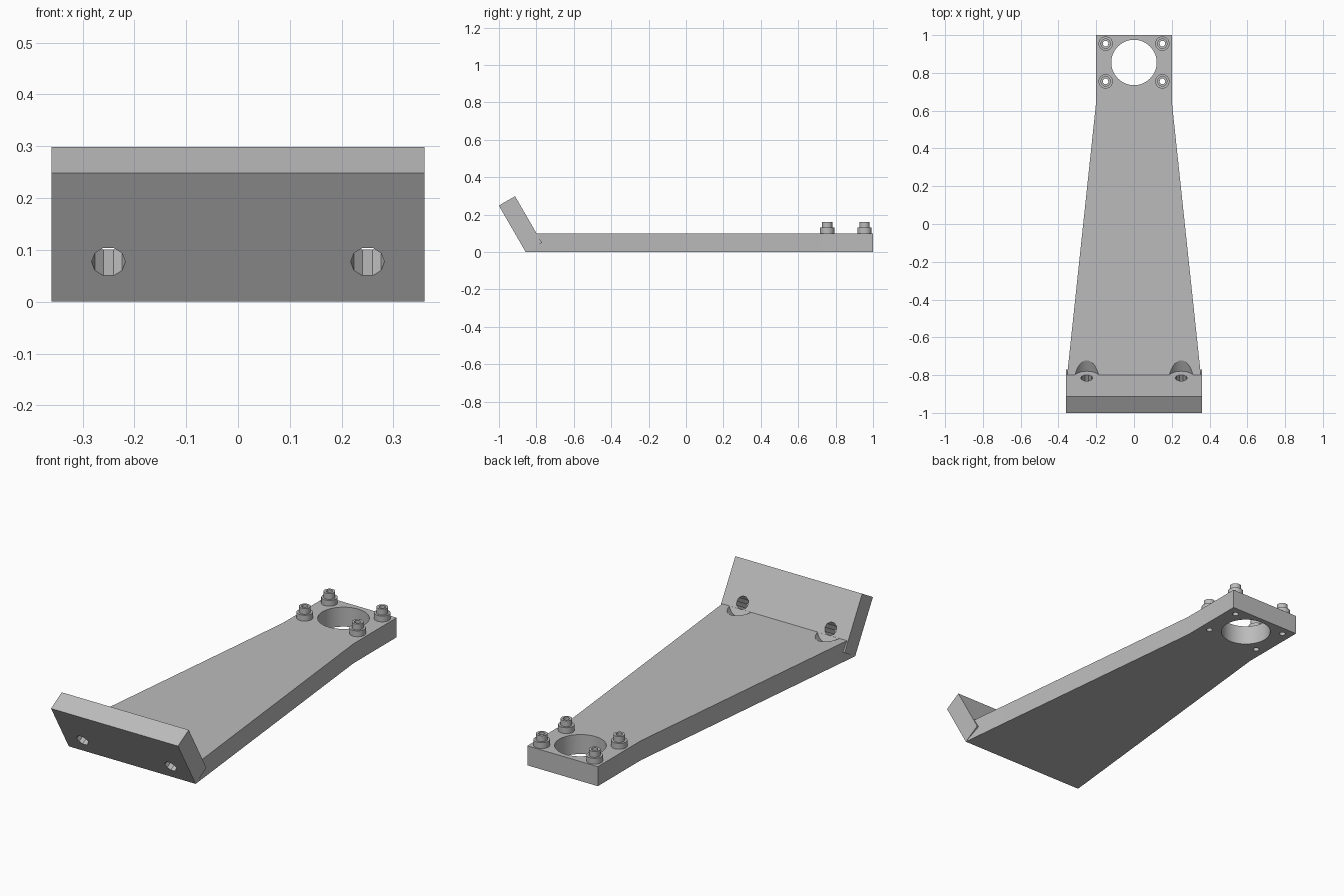
import bpy, bmesh, math
from mathutils import Vector, Matrix

cube = bpy.data.objects.get("Cube")
if cube:
    bpy.data.objects.remove(cube, do_unlink=True)

grey = bpy.data.materials.new("metal grey")
grey.use_nodes = True
colour = (0.5, 0.5, 0.5, 1)
grey.diffuse_color = colour
grey.node_tree.nodes["Principled BSDF"].inputs["Base Color"].default_value = colour


def finish(name, bm):
    bmesh.ops.recalc_face_normals(bm, faces=bm.faces)
    me = bpy.data.meshes.new(name)
    bm.to_mesh(me)
    bm.free()
    me.materials.append(grey)
    ob = bpy.data.objects.new(name, me)
    bpy.context.collection.objects.link(ob)
    return ob


def prism(name, points, offset):
    """Extrude a closed outline along an offset."""
    bm = bmesh.new()
    face = bm.faces.new([bm.verts.new(p) for p in points])
    out = bmesh.ops.extrude_face_region(bm, geom=[face])
    verts = [v for v in out["geom"] if isinstance(v, bmesh.types.BMVert)]
    bmesh.ops.translate(bm, verts=verts, vec=offset)
    return finish(name, bm)


def rod(name, start, axis, length, radius, sides):
    """Cylinder from a start point along an axis that lies in the yz plane."""
    x, z = Vector((1, 0, 0)), Vector(axis).normalized()
    y = z.cross(x)
    ring = [Vector(start) + radius * (x * math.cos(a) + y * math.sin(a))
            for a in (math.tau * i / sides for i in range(sides))]
    return prism(name, ring, z * length)


def combine(body, other, operation):
    mod = body.modifiers.new(operation.lower(), "BOOLEAN")
    mod.operation, mod.object, mod.solver = operation, other, "EXACT"
    bpy.context.view_layer.objects.active = body
    bpy.ops.object.modifier_apply(modifier=mod.name)
    bpy.data.objects.remove(other, do_unlink=True)


def smooth(ob):
    bpy.ops.object.select_all(action="DESELECT")
    ob.select_set(True)
    bpy.context.view_layer.objects.active = ob
    bpy.ops.object.shade_smooth_by_angle(angle=math.radians(30))


# Plate frame: "up" runs along the tilted plate, "back" is its rear normal
tilt = math.radians(60)
up = Vector((0, -math.cos(tilt), math.sin(tilt)))
back = Vector((0, math.sin(tilt), math.cos(tilt)))
toe = Vector((0, -0.857, 0))
thick, half = 0.1, 0.36

# Tapered arm joined to the tilted plate
right_edge = [(half, -0.857), (0.2, 0.65), (0.2, 1)]
outline = right_edge + [(-x, y) for x, y in reversed(right_edge)]
bracket = prism("bracket", [(x, y, 0) for x, y in outline], (0, 0, thick))
corner = toe - Vector((half, 0, 0))
plate = prism("tilted_plate",
              [corner, corner + up * 0.287,
               corner + up * 0.287 + back * thick, corner + back * thick],
              (2 * half, 0, 0))
combine(bracket, plate, "UNION")

# Bolt holes through the plate with round clearance pockets behind
for x in (-0.25, 0.25):
    centre = toe + up * 0.089 + Vector((x, 0, 0))
    combine(bracket, rod("bolt_cut", centre - back * 0.05, back, 0.3, 0.0325, 10), "DIFFERENCE")
    combine(bracket, rod("pocket_cut", centre + back * (thick + 0.0005), back, 0.3, 0.07, 48), "DIFFERENCE")

# Large bore and the four small fixing holes
bore_y, spacing, pin = 0.855, 0.1, 0.015
combine(bracket, rod("bore_cut", (0, bore_y, -0.1), (0, 0, 1), 0.4, 0.12, 64), "DIFFERENCE")
spots = [(sx * 0.15, bore_y + sy * spacing) for sx in (-1, 1) for sy in (-1, 1)]
for x, y in spots:
    combine(bracket, rod("pin_cut", (x, y, -0.1), (0, 0, 1), 0.4, pin, 24), "DIFFERENCE")
smooth(bracket)

# Hollow stepped bushings around the bore
profile = [(pin, 0.1), (0.038, 0.1), (0.038, 0.13), (0.027, 0.13),
           (0.027, 0.16), (pin, 0.16)]
for i, (x, y) in enumerate(spots):
    bm = bmesh.new()
    verts = [bm.verts.new((r, 0, z)) for r, z in profile]
    edges = [bm.edges.new((v, verts[j - 1])) for j, v in enumerate(verts)]
    bmesh.ops.spin(bm, geom=verts + edges, cent=(0, 0, 0), axis=(0, 0, 1),
                   angle=math.tau, steps=32, use_merge=True)
    bmesh.ops.remove_doubles(bm, verts=bm.verts, dist=1e-5)
    bmesh.ops.transform(bm, matrix=Matrix.Translation((x, y, 0)), verts=bm.verts)
    smooth(finish(f"bushing_{i + 1}", bm))
